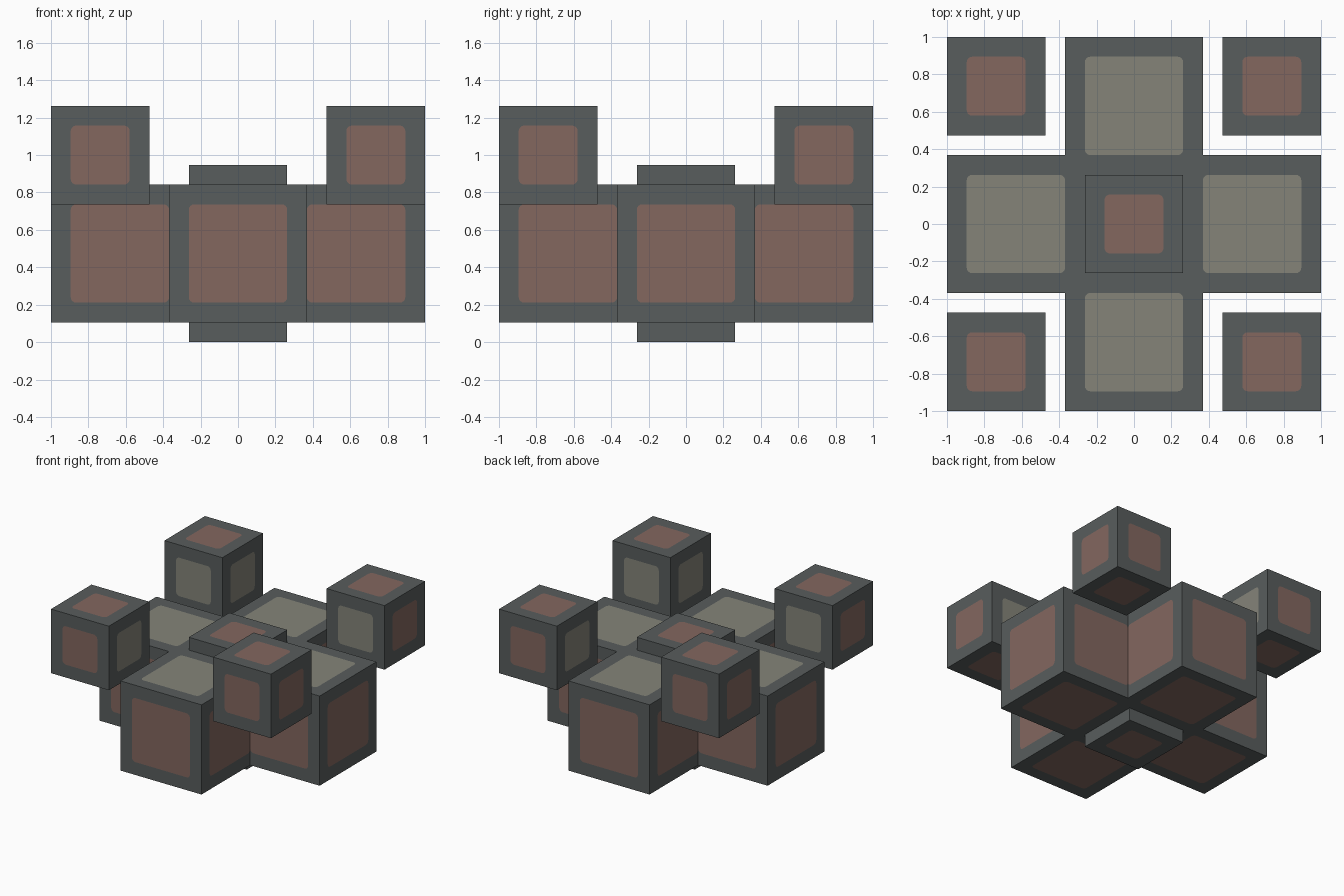
import bpy, bmesh, math
from mathutils import Vector

cube = bpy.data.objects.get("Cube")
if cube:
    bpy.data.objects.remove(cube, do_unlink=True)

U = 2 / 19          # one grid unit: frame width of every block
RADIUS = 0.03       # rounding of the panel corners
STEPS = 4


def linear(c):
    c /= 255
    return c / 12.92 if c <= 0.04045 else ((c + 0.055) / 1.055) ** 2.4


def material(name, *rgb):
    mat = bpy.data.materials.new(name)
    mat.use_nodes = True
    color = [linear(c) for c in rgb] + [1]
    mat.diffuse_color = color
    mat.node_tree.nodes["Principled BSDF"].inputs["Base Color"].default_value = color
    return mat


MATERIALS = [material("dark slate", 88, 93, 93),
             material("dusty red", 131, 103, 95),
             material("olive grey", 133, 132, 121)]
FRAME, RED, OLIVE = range(3)


def framed_side(bm, normal, half, panel):
    """One side of a block: a flat frame around a flush rounded panel."""
    n = Vector(normal)
    u = Vector((n.y, n.z, n.x))
    v = n.cross(u)
    size = [abs(a.dot(half)) for a in (u, v, n)]

    def vert(a, b):
        return bm.verts.new(u * a + v * b + n * size[2])

    corners, arcs = [], []
    for i, (su, sv) in enumerate([(1, 1), (-1, 1), (-1, -1), (1, -1)]):
        corners.append(vert(su * size[0], sv * size[1]))
        cu, cv = (su * (size[0] - U - RADIUS), sv * (size[1] - U - RADIUS))
        angles = [math.pi / 2 * (i + k / STEPS) for k in range(STEPS + 1)]
        arcs.append([vert(cu + RADIUS * math.cos(t), cv + RADIUS * math.sin(t))
                     for t in angles])
    for i in range(4):
        j = (i + 1) % 4
        bm.faces.new((corners[i], corners[j], arcs[j][0], arcs[i][-1]))
        for a, b in zip(arcs[i], arcs[i][1:]):
            bm.faces.new((corners[i], b, a))
    bm.faces.new([p for arc in arcs for p in arc]).material_index = panel


def plain_side(bm, normal, half):
    n = Vector(normal)
    u = Vector((n.y, n.z, n.x))
    v = n.cross(u)
    a, b, c = (w * abs(w.dot(half)) for w in (u, v, n))
    bm.faces.new([bm.verts.new(p) for p in (c + a + b, c - a + b, c - a - b, c + a - b)])


def block(name, center, dims, rule):
    """Box in grid units; rule(normal) gives the panel colour or None."""
    half = Vector(dims) * U / 2
    bm = bmesh.new()
    for axis in range(3):
        for sign in (1, -1):
            normal = [0, 0, 0]
            normal[axis] = sign
            panel = rule(Vector(normal))
            if panel is None:
                plain_side(bm, normal, half)
            else:
                framed_side(bm, normal, half, panel)
    bmesh.ops.remove_doubles(bm, verts=bm.verts, dist=1e-5)
    bmesh.ops.recalc_face_normals(bm, faces=bm.faces)
    mesh = bpy.data.meshes.new(name)
    bm.to_mesh(mesh)
    bm.free()
    for mat in MATERIALS:
        mesh.materials.append(mat)
    obj = bpy.data.objects.new(name, mesh)
    obj.location = Vector(center) * U
    bpy.context.collection.objects.link(obj)


# Central core, with panels on its two ends
block("core", (0, 0, 4.5), (5, 5, 9), lambda n: RED if n.z else None)

# Four large cubes forming the cross, olive on top
for name, x, y in [("left_arm", 1, 0), ("right_arm", -1, 0),
                   ("back_arm", 0, 1), ("front_arm", 0, -1)]:
    block(name, (6 * x, 6 * y, 4.5), (7, 7, 7),
          lambda n: OLIVE if n.z > 0 else RED)

# Four small floating corner cubes, olive on the sides facing inward
for x, side in ((1, "left"), (-1, "right")):
    for y, end in ((1, "back"), (-1, "front")):
        block(f"{end}_{side}_corner_cube", (7 * x, 7 * y, 9.5), (5, 5, 5),
              lambda n: OLIVE if n.x * x + n.y * y < 0 else RED)
